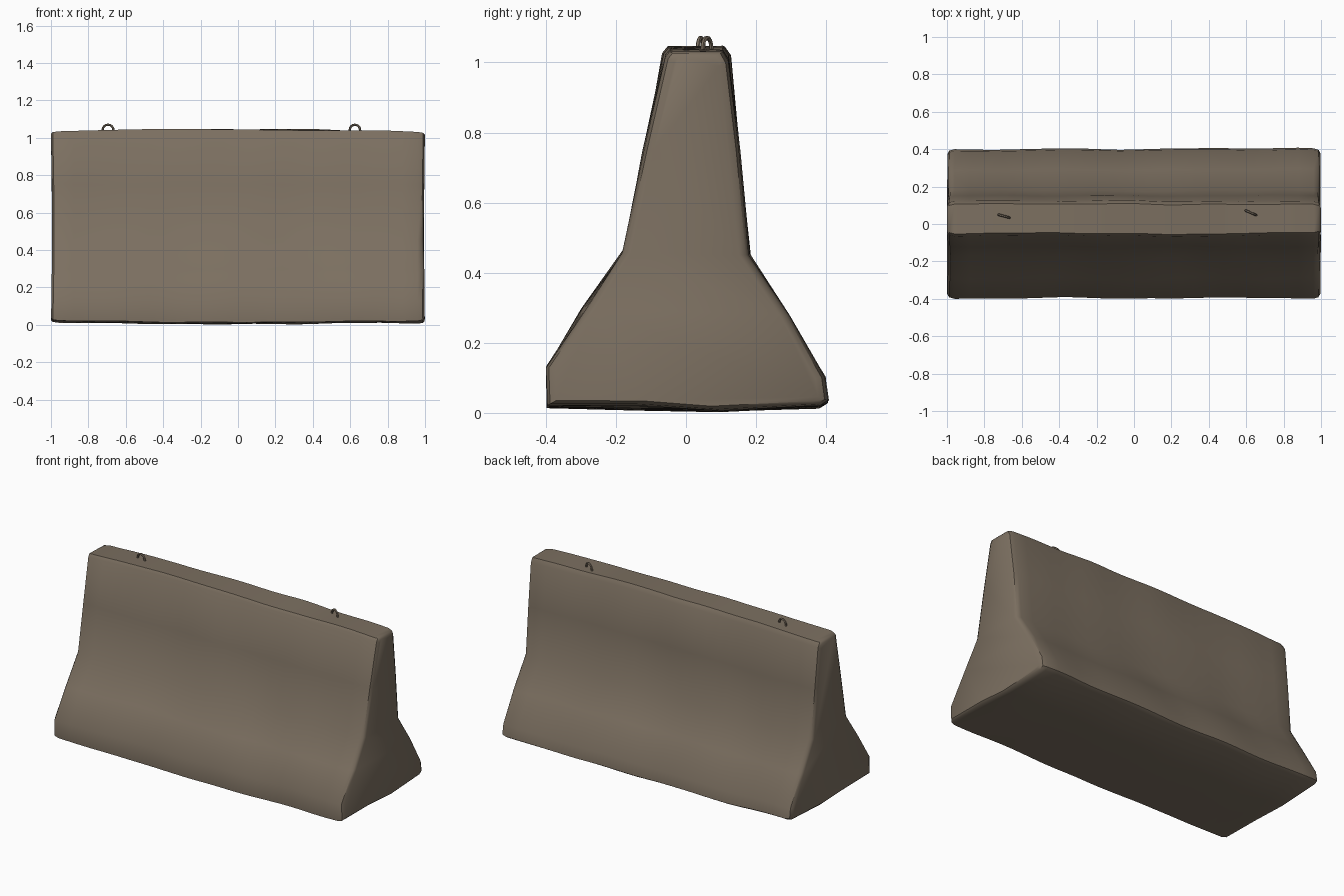
import bpy
import bmesh
import math
from mathutils import Vector, noise

cube = bpy.data.objects.get("Cube")
if cube:
    bpy.data.objects.remove(cube, do_unlink=True)


def make_material(name, rgb):
    mat = bpy.data.materials.new(name)
    mat.use_nodes = True
    color = (*rgb, 1.0)
    mat.diffuse_color = color
    bsdf = mat.node_tree.nodes["Principled BSDF"]
    bsdf.inputs["Base Color"].default_value = color
    bsdf.inputs["Roughness"].default_value = 0.9
    return mat


concrete = make_material("brown grey concrete", (0.2, 0.16, 0.118))


def shade(obj, degrees):
    bpy.ops.object.select_all(action="DESELECT")
    obj.select_set(True)
    bpy.context.view_layer.objects.active = obj
    bpy.ops.object.shade_smooth_by_angle(angle=math.radians(degrees))


# Cross-section (y, z), from the front foot over the top to the back foot
PROFILE = [(-0.395, 0.022), (-0.398, 0.13), (-0.29, 0.3), (-0.176, 0.46),
           (-0.118, 0.75), (-0.062, 1.03), (-0.05, 1.046), (0.105, 1.046),
           (0.122, 1.02), (0.155, 0.75), (0.178, 0.45), (0.29, 0.28),
           (0.395, 0.1), (0.402, 0.035), (0.38, 0.022), (0.1, 0.012),
           (-0.15, 0.016)]
WAIST = (3, 10)


# Lengthwise stations: x and how far the section is pulled in at the worn ends
def stations():
    inner = [-0.96 + 1.92 * i / 24 for i in range(25)]
    return ([(-0.992, 0.026), (-0.982, 0.008)] + [(x, 0.0) for x in inner]
            + [(0.982, 0.008), (0.992, 0.026)])


def section_point(x, pull, y, z):
    # Worn ends narrow slightly, and the end faces lean in above the waist
    y -= math.copysign(min(pull, abs(y)), y)
    z += pull * 0.5 if z < 0.06 else 0.0
    z -= pull * 0.5 if z > 1.0 else 0.0
    # Gentle hollows and bulges, with a slight camber along the length
    n = noise.noise_vector(Vector((x * 3.2, y * 4.0 + 7.0, z * 3.0)))
    y += 0.012 * n.y
    z += 0.009 * n.z
    if z > 0.95:
        z -= 0.014 * x * x
    elif z < 0.06:
        z = max(0.002, z - 0.008 * (1 - x * x))
    if abs(x) > 0.97:
        x += math.copysign(0.007 - 0.014 * z, x) + 0.003 * n.x
    return x, y, z


# Barrier body: lofted rings closed by creased end faces
bm = bmesh.new()
rings = [[bm.verts.new(section_point(x, p, y, z)) for y, z in PROFILE]
         for x, p in stations()]
count = len(PROFILE)
for a, b in zip(rings, rings[1:]):
    for i in range(count):
        j = (i + 1) % count
        bm.faces.new((a[i], a[j], b[j], b[i]))
lo, hi = WAIST
for ring in (rings[0], rings[-1]):
    bm.faces.new(ring[lo:hi + 1])
    bm.faces.new(ring[hi:] + ring[:lo + 1])
bmesh.ops.recalc_face_normals(bm, faces=bm.faces)
mesh = bpy.data.meshes.new("barrier_body")
bm.to_mesh(mesh)
bm.free()
mesh.materials.append(concrete)
body = bpy.data.objects.new("barrier_body", mesh)
bpy.context.collection.objects.link(body)
shade(body, 40)


# Lifting loops: bent bars set into the top, slightly skewed
def lifting_loop(name, x, y, turn):
    curve = bpy.data.curves.new(name, "CURVE")
    curve.dimensions = "3D"
    curve.bevel_depth = 0.0065
    curve.bevel_resolution = 1
    curve.use_fill_caps = True
    spline = curve.splines.new("POLY")
    path = [(-0.034, 1.02)] + [
        (-0.03 * math.cos(math.pi * k / 8),
         1.042 + 0.028 * math.sin(math.pi * k / 8)) for k in range(9)
    ] + [(0.034, 1.02)]
    spline.points.add(len(path) - 1)
    for point, (u, z) in zip(spline.points, path):
        point.co = (u, 0.0, z, 1.0)
    loop = bpy.data.objects.new(name, curve)
    loop.location = (x, y, 0.0)
    loop.rotation_euler.z = math.radians(turn)
    bpy.context.collection.objects.link(loop)
    bpy.ops.object.select_all(action="DESELECT")
    loop.select_set(True)
    bpy.context.view_layer.objects.active = loop
    bpy.ops.object.convert(target="MESH")
    loop = bpy.context.view_layer.objects.active
    loop.data.materials.clear()
    loop.data.materials.append(concrete)
    shade(loop, 50)


lifting_loop("right_lifting_loop", -0.695, 0.042, -15)
lifting_loop("left_lifting_loop", 0.625, 0.06, -24)
